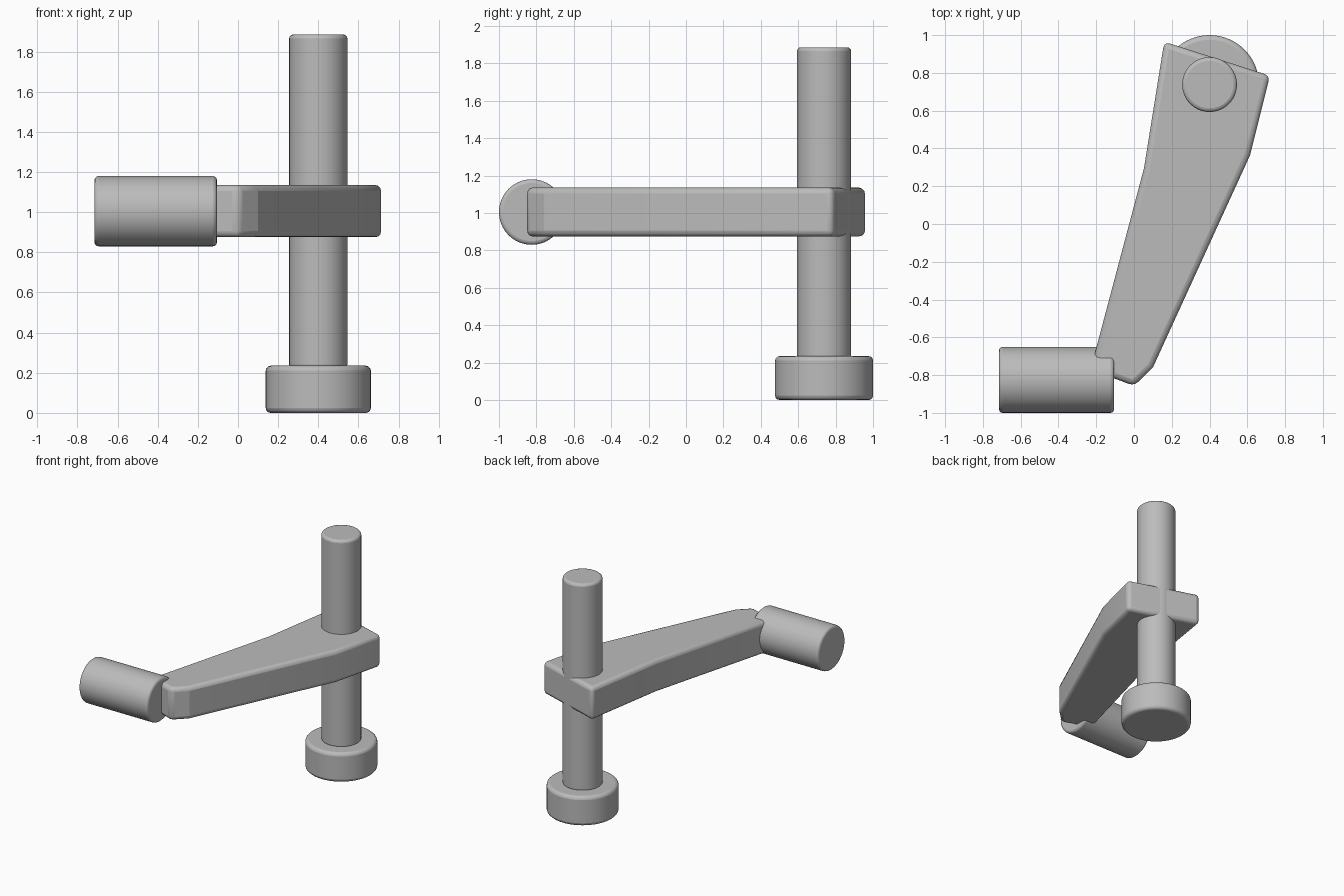
import bpy, bmesh, math

cube = bpy.data.objects.get("Cube")
if cube:
    bpy.data.objects.remove(cube, do_unlink=True)

grey = bpy.data.materials.new("plain grey")
grey.use_nodes = True
colour = (0.5, 0.5, 0.5, 1)
grey.diffuse_color = colour
grey.node_tree.nodes["Principled BSDF"].inputs["Base Color"].default_value = colour


def finish(obj, width):
    """Round the edges, colour the part and shade it smooth."""
    obj.data.materials.append(grey)
    bevel = obj.modifiers.new("rounded edges", 'BEVEL')
    bevel.width = width
    bevel.segments = 3
    bevel.limit_method = 'ANGLE'
    bevel.angle_limit = math.radians(30)
    bpy.ops.object.select_all(action='DESELECT')
    obj.select_set(True)
    bpy.context.view_layer.objects.active = obj
    bpy.ops.object.shade_smooth_by_angle(angle=math.radians(20))


def rod(name, radius, length, centre, tilt=0, width=0.02):
    bpy.ops.mesh.primitive_cylinder_add(vertices=64, radius=radius, depth=length,
                                        location=centre, rotation=(0, tilt, 0))
    obj = bpy.context.object
    obj.name = name
    finish(obj, width)


# Upright shaft, its foot and the sideways handle
rod("shaft", 0.145, 1.665, (0.4, 0.738, 1.053))
rod("foot", 0.262, 0.235, (0.4, 0.738, 0.1175), width=0.025)
rod("handle", 0.175, 0.61, (-0.41, -0.825, 1.005), tilt=math.pi / 2)

# Tapered crank arm, extruded from its outline
outline = [(0.16, 0.965), (0.053, 0.296), (-0.23, -0.77), (0, -0.857),
           (0.1, -0.76), (0.615, 0.365), (0.72, 0.785)]
bm = bmesh.new()
face = bm.faces.new([bm.verts.new((x, y, 0.875)) for x, y in outline])
top = bmesh.ops.extrude_face_region(bm, geom=[face])["geom"]
bmesh.ops.translate(bm, vec=(0, 0, 0.26),
                    verts=[v for v in top if isinstance(v, bmesh.types.BMVert)])
bmesh.ops.recalc_face_normals(bm, faces=bm.faces)
mesh = bpy.data.meshes.new("crank_arm")
bm.to_mesh(mesh)
bm.free()
arm = bpy.data.objects.new("crank_arm", mesh)
bpy.context.collection.objects.link(arm)
finish(arm, 0.03)
